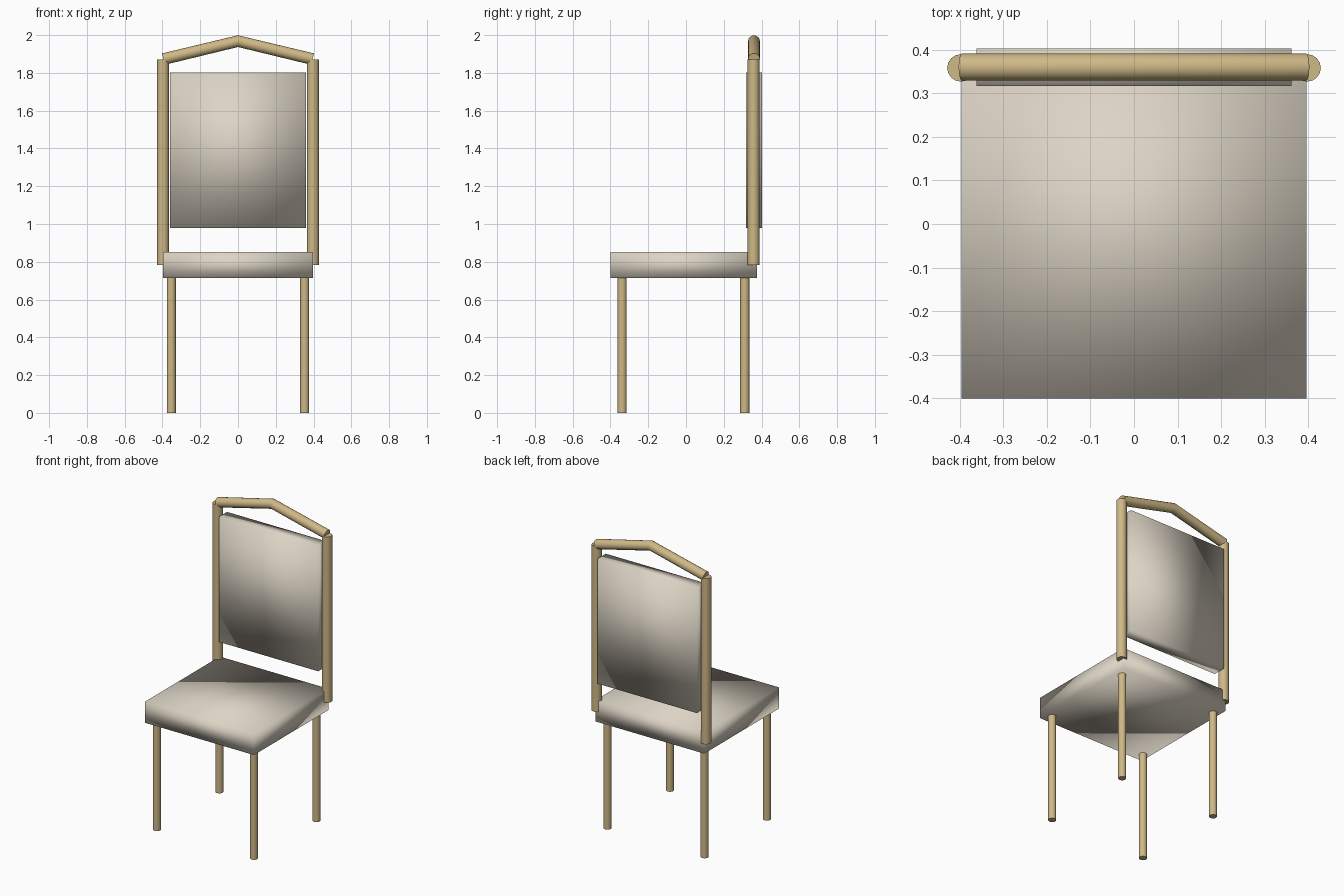
import bpy, bmesh, math
from mathutils import Vector

if "Cube" in bpy.data.objects:
    bpy.data.objects.remove(bpy.data.objects["Cube"])


def material(name, rgb):
    m = bpy.data.materials.new(name)
    m.diffuse_color = (*rgb, 1)
    m.use_nodes = True
    m.node_tree.nodes["Principled BSDF"].inputs["Base Color"].default_value = m.diffuse_color
    return m


wood = material("pale_wood", (0.62, 0.48, 0.24))
fabric = material("cream_fabric", (0.72, 0.66, 0.56))


def box(name, lo, hi):
    # Upholstered block, softly shaded across its edges
    lo, hi = Vector(lo), Vector(hi)
    bpy.ops.mesh.primitive_cube_add(size=1, location=(lo + hi) / 2)
    ob = bpy.context.object
    ob.name = name
    ob.scale = hi - lo
    bpy.ops.object.transform_apply(location=False, rotation=False, scale=True)
    bpy.ops.object.shade_smooth()
    ob.data.materials.append(fabric)


def rod(name, x, y, z0, z1, r):
    bpy.ops.mesh.primitive_cylinder_add(vertices=16, radius=r, depth=z1 - z0,
                                        location=(x, y, (z0 + z1) / 2))
    ob = bpy.context.object
    ob.name = name
    bpy.ops.object.shade_smooth_by_angle(angle=math.radians(40))
    ob.data.materials.append(wood)


# Cushions
box("seat", (-0.396, -0.4, 0.713), (0.396, 0.376, 0.852))
box("back_panel", (-0.361, 0.317, 0.98), (0.361, 0.402, 1.802))

# Legs and back posts on both sides
for side, s in (("left", -1), ("right", 1)):
    rod(f"front_leg_{side}", s * 0.353, -0.338, 0, 0.73, 0.024)
    rod(f"back_leg_{side}", s * 0.353, 0.311, 0, 0.73, 0.024)
    rod(f"back_post_{side}", s * 0.397, 0.358, 0.782, 1.871, 0.0315)

# Peaked top rail: round rings at both ends and a mitred ring at the peak
R, N, Y = 0.031, 16, 0.36
tilt = math.atan2(0.095, 0.395)
bm = bmesh.new()
rings = []
for x, z, t in ((-0.395, 1.873, tilt), (0, 1.968, 0), (0.395, 1.873, -tilt)):
    ring = []
    for i in range(N):
        a = 2 * math.pi * i / N
        h = R * math.sin(a)
        ring.append(bm.verts.new((x - h * math.sin(t), Y + R * math.cos(a), z + h * math.cos(t))))
    rings.append(ring)
for a, b in zip(rings, rings[1:]):
    for i in range(N):
        j = (i + 1) % N
        bm.faces.new((a[i], a[j], b[j], b[i]))
bm.faces.new(rings[0])
bm.faces.new(rings[-1])
bmesh.ops.recalc_face_normals(bm, faces=bm.faces)
mesh = bpy.data.meshes.new("top_rail")
bm.to_mesh(mesh)
bm.free()
rail = bpy.data.objects.new("top_rail", mesh)
bpy.context.collection.objects.link(rail)
bpy.ops.object.select_all(action="DESELECT")
rail.select_set(True)
bpy.context.view_layer.objects.active = rail
bpy.ops.object.shade_smooth_by_angle(angle=math.radians(40))
mesh.materials.append(wood)
